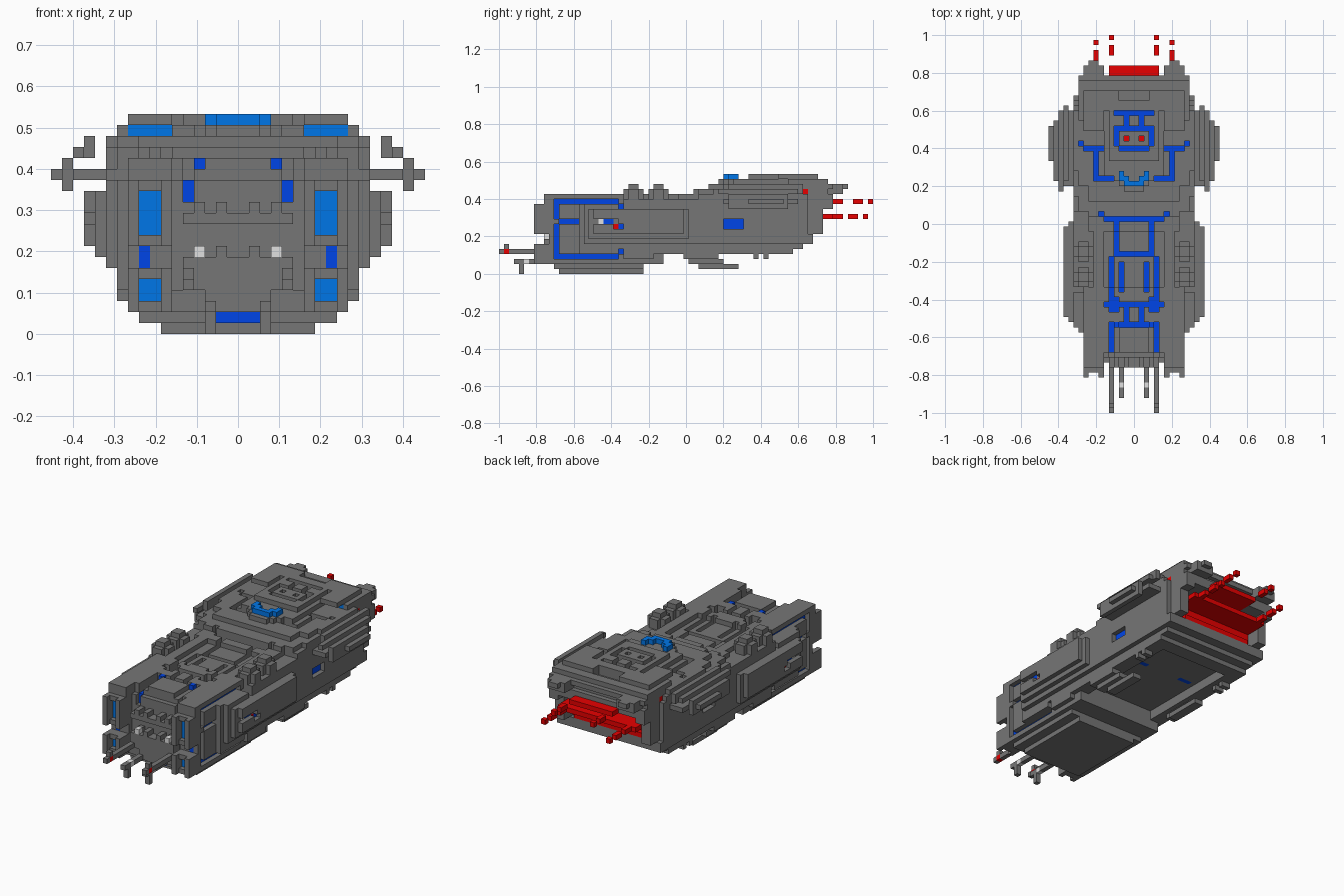
import bpy, bmesh
from mathutils import Vector

cube = bpy.data.objects.get("Cube")
if cube:
    bpy.data.objects.remove(cube, do_unlink=True)

UNIT = 2 / 75
PALETTE = {
    "hull_grey": (0.18, 0.18, 0.18),
    "glow_blue": (0, 0.06, 0.8),
    "light_blue": (0, 0.18, 0.8),
    "engine_red": (0.8, 0, 0),
    "pale_grey": (0.75, 0.75, 0.75),
}
MATERIALS = {}
for name, rgb in PALETTE.items():
    mat = bpy.data.materials.new(name)
    mat.use_nodes = True
    mat.diffuse_color = (*rgb, 1)
    mat.node_tree.nodes["Principled BSDF"].inputs["Base Color"].default_value = (*rgb, 1)
    MATERIALS[name] = mat

# One half of the ship as block cells: (across, along, up) -> (part, colour)
cells = {}


def span(across, along, up):
    return [(i, j, k) for i in range(*across) for j in range(*along) for k in range(*up)]


def fill(part, across, along, up, colour="hull_grey"):
    for cell in span(across, along, up):
        cells[cell] = (part, colour)


def carve(across, along, up):
    for cell in span(across, along, up):
        cells.pop(cell, None)


def paint(across, along, up, colour="glow_blue"):
    for cell in span(across, along, up):
        if cell in cells:
            cells[cell] = (cells[cell][0], colour)


def channel(across, along, colour="glow_blue"):
    """Sink a narrow groove into the deck and light its floor."""
    for i, j, _ in span(across, along, (0, 1)):
        top = max(k for k in range(20) if (i, j, k) in cells)
        carve((i, i + 1), (j, j + 1), (top - 1, top + 1))
        paint((i, i + 1), (j, j + 1), (top - 2, top - 1), colour)


# Keel: stepped plates under the bow
fill("keel", (0, 7), (12, 29), (0, 1))
fill("keel", (0, 9), (11, 29), (1, 2))
fill("keel", (0, 10), (10, 33), (2, 4))
fill("keel", (10, 11), (25, 31), (3, 4))
paint((0, 2), (11, 12), (1, 2))

# Front module
fill("front_hull", (0, 10), (11, 40), (4, 15))
fill("front_hull", (0, 10), (10, 25), (15, 16))
fill("front_hull", (6, 10), (9, 12), (2, 16))

# Bow corner frames with lit intakes
for low, high in [(2, 6), (8, 14)]:
    fill("bow_frame", (6, 10), (7, 11), (low, high))
    carve((7, 9), (7, 9), (low + 1, high - 1))
    carve((7, 9), (7, 8), (low, high))
    paint((7, 9), (9, 10), (low + 1, high - 1), "light_blue")
carve((6, 10), (9, 10), (6, 8))
paint((8, 9), (10, 11), (6, 8))

# Bow face: recess with toothed bands
carve((0, 6), (10, 12), (14, 16))
fill("bow_teeth", (0, 5), (9, 11), (10, 11))
fill("bow_teeth", (0, 5), (9, 11), (6, 7))
for i in (1, 3):
    fill("bow_teeth", (i, i + 1), (9, 11), (11, 12))
    fill("bow_teeth", (i, i + 1), (9, 11), (7, 8))
paint((3, 4), (9, 10), (7, 8), "pale_grey")
fill("bow_chin", (0, 5), (9, 11), (4, 6))
fill("bow_chin", (0, 3), (9, 11), (2, 4))

# Bow prongs
fill("outer_prong", (4, 5), (0, 11), (4, 5))
fill("outer_prong", (4, 5), (1, 2), (5, 6))
paint((4, 5), (1, 2), (4, 5), "engine_red")
fill("inner_prong", (2, 3), (3, 11), (2, 3))
fill("inner_prong", (2, 3), (4, 5), (0, 3))
paint((2, 3), (5, 6), (2, 3), "pale_grey")

# Side pods, tapering toward the bow
fill("side_body", (10, 11), (16, 40), (4, 14))
fill("side_body", (11, 12), (17, 40), (6, 14))
fill("side_pod", (12, 13), (18, 38), (7, 13))
fill("side_pod", (13, 14), (19, 37), (8, 13))
carve((13, 14), (19, 24), (10, 11))
carve((13, 14), (23, 25), (9, 10))
paint((12, 13), (20, 21), (10, 11), "pale_grey")
paint((12, 13), (21, 23), (10, 11))
paint((12, 13), (23, 24), (9, 10), "engine_red")
paint((12, 13), (24, 25), (9, 10))
fill("pod_ridge", (10, 12), (25, 36), (14, 15))

# Lit grooves around the sides of the front module
for along, up in [((12, 24), (14, 15)), ((12, 24), (3, 4)), ((11, 12), (3, 10)), ((11, 12), (11, 15)),
                  ((12, 16), (10, 11)), ((24, 25), (13, 14)), ((24, 25), (4, 5))]:
    carve((9, 12), along, up)
    paint((8, 9), along, up)

# Middle deck rails and turrets
fill("deck_rail", (6, 8), (25, 38), (15, 16))
for start in (25, 30):
    fill("turret", (8, 12), (start + 1, start + 3), (14, 17))
    fill("turret", (9, 11), (start, start + 4), (14, 17))
    fill("turret", (9, 11), (start + 1, start + 3), (17, 18))

# Rear hull: undercut stern built from layers (half width, start, end, low, high)
for half, start, end, low, high in [(11, 33, 59, 4, 5), (11, 38, 61, 5, 6), (12, 38, 63, 6, 8),
                                    (12, 38, 62, 8, 14), (11, 60, 65, 8, 13), (11, 60, 67, 13, 16),
                                    (12, 36, 62, 14, 16), (11, 39, 66, 16, 17), (12, 43, 61, 16, 17),
                                    (9, 42, 60, 17, 18), (11, 45, 67, 17, 18), (12, 48, 60, 17, 18),
                                    (11, 58, 66, 18, 19)]:
    fill("rear_hull", (0, half), (start, end), (low, high))
carve((0, 8), (33, 56), (4, 6))
paint((4, 7), (46, 47), (6, 7))
carve((9, 12), (36, 40), (15, 17))
carve((11, 12), (45, 49), (9, 11))
paint((10, 11), (45, 49), (9, 11))
paint((10, 11), (61, 62), (16, 17), "engine_red")
fill("stern_prong", (6, 10), (64, 69), (16, 18))
fill("stern_prong", (7, 9), (68, 70), (17, 18))

# Rear roof overhanging two lit windows
fill("roof_plate", (6, 10), (56, 63), (19, 20))
fill("roof_plate", (0, 10), (60, 64), (19, 20))
carve((0, 3), (62, 64), (18, 20))
paint((6, 10), (58, 59), (18, 19), "light_blue")

# Bridge with a pointed prow and a bright chevron
fill("bridge", (0, 6), (47, 60), (18, 19))
fill("bridge", (0, 5), (50, 60), (19, 20))
for row, half in enumerate((2, 3, 4)):
    fill("prow", (0, half), (44 + row, 45 + row), (18, 19))
    fill("chevron", (row, min(row + 2, 3)), (45 + row, 46 + row), (19, 20), "light_blue")

# Lit deck channels
for across, along in [((4, 5), (12, 17)), ((0, 5), (17, 18)), ((1, 2), (18, 21)), ((0, 6), (21, 22)),
                      ((3, 5), (20, 21)), ((3, 5), (22, 23)), ((4, 5), (23, 31)), ((2, 3), (24, 30)),
                      ((0, 4), (31, 32)), ((3, 4), (32, 38)), ((0, 6), (38, 39)), ((6, 7), (39, 40)),
                      ((4, 7), (46, 47)), ((7, 8), (46, 52)), ((6, 10), (52, 53)), ((10, 11), (53, 54)),
                      ((3, 4), (53, 56)), ((0, 3), (52, 53)), ((0, 4), (56, 57)), ((1, 2), (57, 59)),
                      ((0, 4), (59, 60))]:
    channel(across, along)
channel((1, 2), (54, 55), "engine_red")

# Bow slots that show the channel lights from ahead
carve((4, 5), (11, 12), (12, 16))
paint((4, 5), (12, 13), (12, 14))
carve((3, 4), (12, 17), (15, 16))
fill("bow_light", (3, 4), (17, 18), (14, 16), "glow_blue")

# Rear side wings: two stepped plates
fill("side_wing", (12, 15), (45, 60), (14, 15))
fill("side_wing", (15, 17), (50, 57), (14, 15))
fill("side_wing", (15, 16), (46, 58), (13, 16))
fill("upper_wing", (14, 15), (44, 60), (16, 17))
fill("upper_wing", (13, 14), (46, 61), (16, 18))

# Slanted belly fins and small ribs
for step, (start, end) in enumerate([(40, 48), (38, 45), (37, 44)]):
    fill("belly_fin", (7 + step, 9 + step), (start, end), (step + 1, step + 2))
for j in (51, 53):
    fill("belly_rib", (9, 11), (j, j + 1), (3, 5))

# Engine bay, red thrust slabs and exhaust sparks
carve((0, 9), (62, 68), (8, 14))
carve((0, 5), (62, 70), (14, 15))
carve((0, 5), (67, 70), (15, 20))
fill("engine_wall", (0, 9), (61, 62), (8, 14), "engine_red")
for half, end, level in [(8, 63, 8), (9, 67, 11), (5, 69, 14)]:
    fill("thrust_slab", (0, half), (62, end), (level, level + 1), "engine_red")
for i, k, runs in [(7, 11, [(67, 69), (70, 72), (73, 74)]), (4, 14, [(71, 73), (74, 75)])]:
    for run in runs:
        fill("exhaust_spark", (i, i + 1), run, (k, k + 1), "engine_red")

# Outline of each block face for every direction
SIDES = []
for axis in range(3):
    for sign in (-1, 1):
        normal = [0, 0, 0]
        normal[axis] = sign
        ring = []
        for a, b in ((0, 0), (1, 0), (1, 1), (0, 1)):
            corner = [max(sign, 0)] * 3
            corner[(axis + 1) % 3], corner[(axis + 2) % 3] = a, b
            ring.append(corner)
        SIDES.append((normal, ring[::sign]))


def build(part):
    """Skin the exposed faces of a part on both sides and merge flat areas."""
    mine = {c: col for c, (p, col) in cells.items() if p == part}
    colours = sorted(set(mine.values()))
    bm, verts = bmesh.new(), {}
    for (i, j, k), colour in mine.items():
        for x in (i, -1 - i):
            for (dx, dy, dz), ring in SIDES:
                nx = x + dx
                if (nx if nx >= 0 else -1 - nx, j + dy, k + dz) in cells:
                    continue
                loop = []
                for a, b, c in ring:
                    key = (x + a, j + b, k + c)
                    if key not in verts:
                        verts[key] = bm.verts.new(Vector((key[0], key[1] - 37.5, key[2])) * UNIT)
                    loop.append(verts[key])
                bm.faces.new(loop).material_index = colours.index(colour)
    bmesh.ops.dissolve_limit(bm, angle_limit=0.01, verts=bm.verts[:], edges=bm.edges[:], delimit={"MATERIAL"})
    mesh = bpy.data.meshes.new(part)
    for colour in colours:
        mesh.materials.append(MATERIALS[colour])
    bm.to_mesh(mesh)
    bm.free()
    bpy.context.scene.collection.objects.link(bpy.data.objects.new(part, mesh))


for part in sorted({p for p, _ in cells.values()}):
    build(part)
